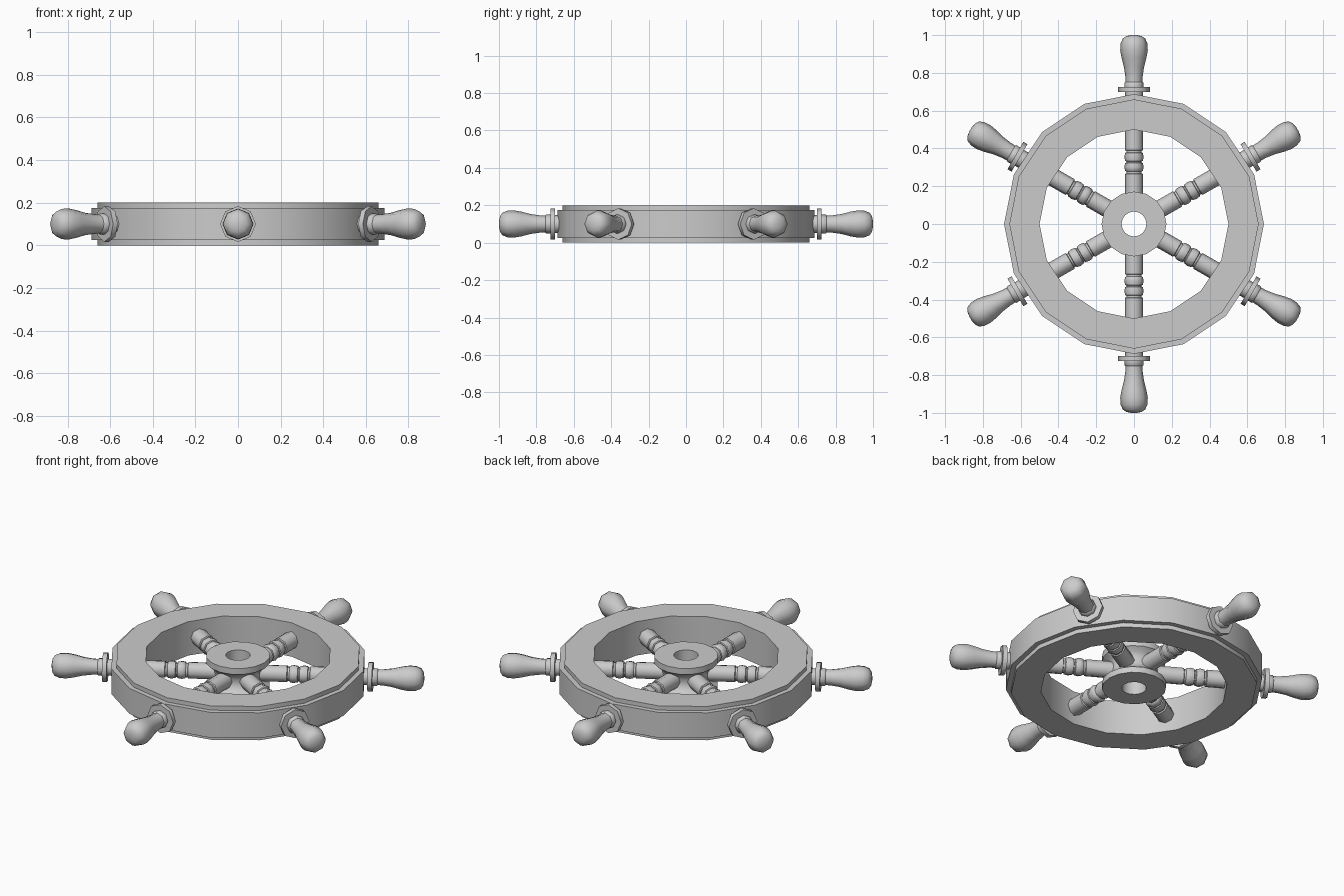
import bpy, bmesh, math
from mathutils import Matrix

if "Cube" in bpy.data.objects:
    bpy.data.objects.remove(bpy.data.objects["Cube"])


def lathe(name, profile, sides, closed, smooth, matrix=Matrix()):
    """Spin (radius, height) points around z; closed loops the profile, otherwise ends are capped."""
    bm = bmesh.new()
    rings = []
    for r, h in profile:
        rings.append([bm.verts.new((r * math.cos(2 * math.pi * i / sides),
                                    r * math.sin(2 * math.pi * i / sides), h))
                      for i in range(sides)])
    pairs = list(zip(rings, rings[1:]))
    if closed:
        pairs.append((rings[-1], rings[0]))
    for a, b in pairs:
        for i in range(sides):
            j = (i + 1) % sides
            bm.faces.new((a[i], a[j], b[j], b[i]))
    if not closed:
        bm.faces.new(rings[0][::-1])
        bm.faces.new(rings[-1])
    bmesh.ops.recalc_face_normals(bm, faces=bm.faces)
    bm.transform(matrix)
    mesh = bpy.data.meshes.new(name)
    bm.to_mesh(mesh)
    bm.free()
    obj = bpy.data.objects.new(name, mesh)
    bpy.context.collection.objects.link(obj)
    bpy.ops.object.select_all(action='DESELECT')
    obj.select_set(True)
    bpy.context.view_layer.objects.active = obj
    bpy.ops.object.shade_smooth_by_angle(angle=math.radians(smooth))
    return obj


# Rim: 16-sided ring with a small step at top and bottom
lathe("rim", [(0.5, 0), (0.66, 0), (0.66, 0.025), (0.688, 0.025),
              (0.688, 0.175), (0.66, 0.175), (0.66, 0.2), (0.5, 0.2)], 16, True, 30)

# Hub: waisted spool with a centre hole
lathe("hub", [(0.066, 0), (0.172, 0), (0.172, 0.035), (0.145, 0.055), (0.13, 0.08),
              (0.13, 0.12), (0.145, 0.145), (0.172, 0.165), (0.172, 0.2), (0.066, 0.2)],
      16, True, 40)

# Turned spokes with beads, a collar and a bulbous handle
spoke_profile = [
    (0.047, 0.10), (0.047, 0.265), (0.041, 0.268), (0.041, 0.278),
    (0.047, 0.282), (0.051, 0.30), (0.047, 0.322), (0.041, 0.325), (0.041, 0.331),
    (0.047, 0.334), (0.051, 0.355), (0.047, 0.376), (0.041, 0.379), (0.041, 0.388),
    (0.048, 0.391), (0.048, 0.70),
    (0.084, 0.70), (0.084, 0.725), (0.05, 0.725), (0.05, 0.748), (0.045, 0.752),
    (0.046, 0.78), (0.053, 0.83), (0.066, 0.88), (0.073, 0.92), (0.071, 0.955),
    (0.06, 0.982), (0.04, 0.995), (0.015, 1.0)]
for k in range(6):
    place = (Matrix.Translation((0, 0, 0.1))
             @ Matrix.Rotation(math.radians(60 * k), 4, 'Z')
             @ Matrix.Rotation(math.radians(-90), 4, 'X'))
    lathe(f"spoke_handle_{k + 1}", spoke_profile, 8, False, 50, place)
